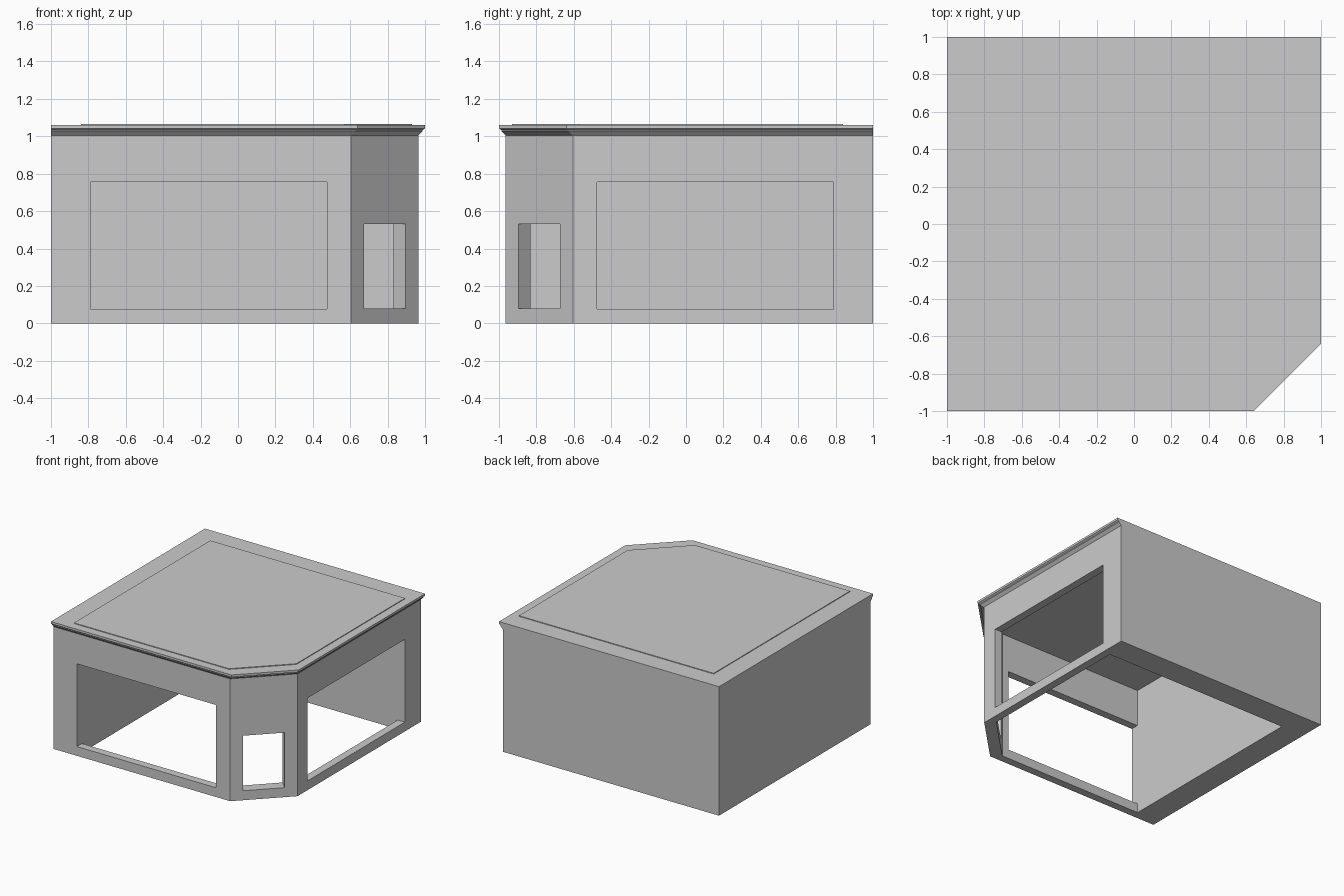
import bpy, bmesh
from math import radians
from mathutils import Matrix

if "Cube" in bpy.data.objects:
    bpy.data.objects.remove(bpy.data.objects["Cube"])


def outline(o, b, z):
    """Square plan with a cut front-right corner; o shifts the street sides, b sets back/left."""
    f, c = 0.965 + o, 0.605 + o
    return [(-b, -f, z), (c, -f, z), (f, -c, z), (f, b, z), (-b, b, z)]


def loft(name, sections, closed):
    """Skin a stack of outlines; closed joins last to first, otherwise the ends are capped."""
    bm = bmesh.new()
    rings = [[bm.verts.new(p) for p in outline(*s)] for s in sections]
    pairs = list(zip(rings, rings[1:]))
    if closed:
        pairs.append((rings[-1], rings[0]))
    else:
        bm.faces.new(rings[0])
        bm.faces.new(rings[-1])
    for a, b in pairs:
        for i in range(5):
            j = (i + 1) % 5
            bm.faces.new((a[i], a[j], b[j], b[i]))
    bmesh.ops.recalc_face_normals(bm, faces=bm.faces)
    mesh = bpy.data.meshes.new(name)
    bm.to_mesh(mesh)
    bm.free()
    ob = bpy.data.objects.new(name, mesh)
    bpy.context.collection.objects.link(ob)
    return ob


def cut(target, name, centre, size, angle=0):
    """Cut a box-shaped opening through a wall."""
    bm = bmesh.new()
    bmesh.ops.create_cube(bm, size=1, matrix=Matrix.Translation(centre)
                          @ Matrix.Rotation(radians(angle), 4, 'Z')
                          @ Matrix.Diagonal((*size, 1)))
    mesh = bpy.data.meshes.new(name)
    bm.to_mesh(mesh)
    bm.free()
    cutter = bpy.data.objects.new(name, mesh)
    bpy.context.collection.objects.link(cutter)
    cutter.hide_render = True
    mod = target.modifiers.new(name, 'BOOLEAN')
    mod.operation, mod.solver, mod.object = 'DIFFERENCE', 'EXACT', cutter
    bpy.context.view_layer.objects.active = target
    bpy.ops.object.modifier_apply(modifier=mod.name)
    bpy.data.objects.remove(cutter)


# Walls with cornice: up the outside, over the top, down the inside (open floor)
walls = loft("walls", [
    (0, 1, 0), (0, 1, 1.005),
    (0.022, 1, 1.027), (0.022, 1, 1.033),
    (0.035, 1, 1.042), (0.035, 1, 1.06),
    (-0.065, 0.79, 1.06), (-0.065, 0.79, 0)], closed=True)

# Shop windows on the front and right, doorway in the cut corner
lo, hi = -0.788, 0.477
mid, width = (lo + hi) / 2, hi - lo
cut(walls, "front_window", (mid, -0.96, 0.416), (width, 0.3, 0.68))
cut(walls, "right_window", (0.96, -mid, 0.416), (0.3, width, 0.68))
cut(walls, "corner_door", (0.785, -0.785, 0.304), (0.313, 0.4, 0.452), 45)

# Thin roof panel covering the room
loft("roof_panel", [(-0.035, 0.84, 1.06), (-0.035, 0.84, 1.066)], closed=False)
